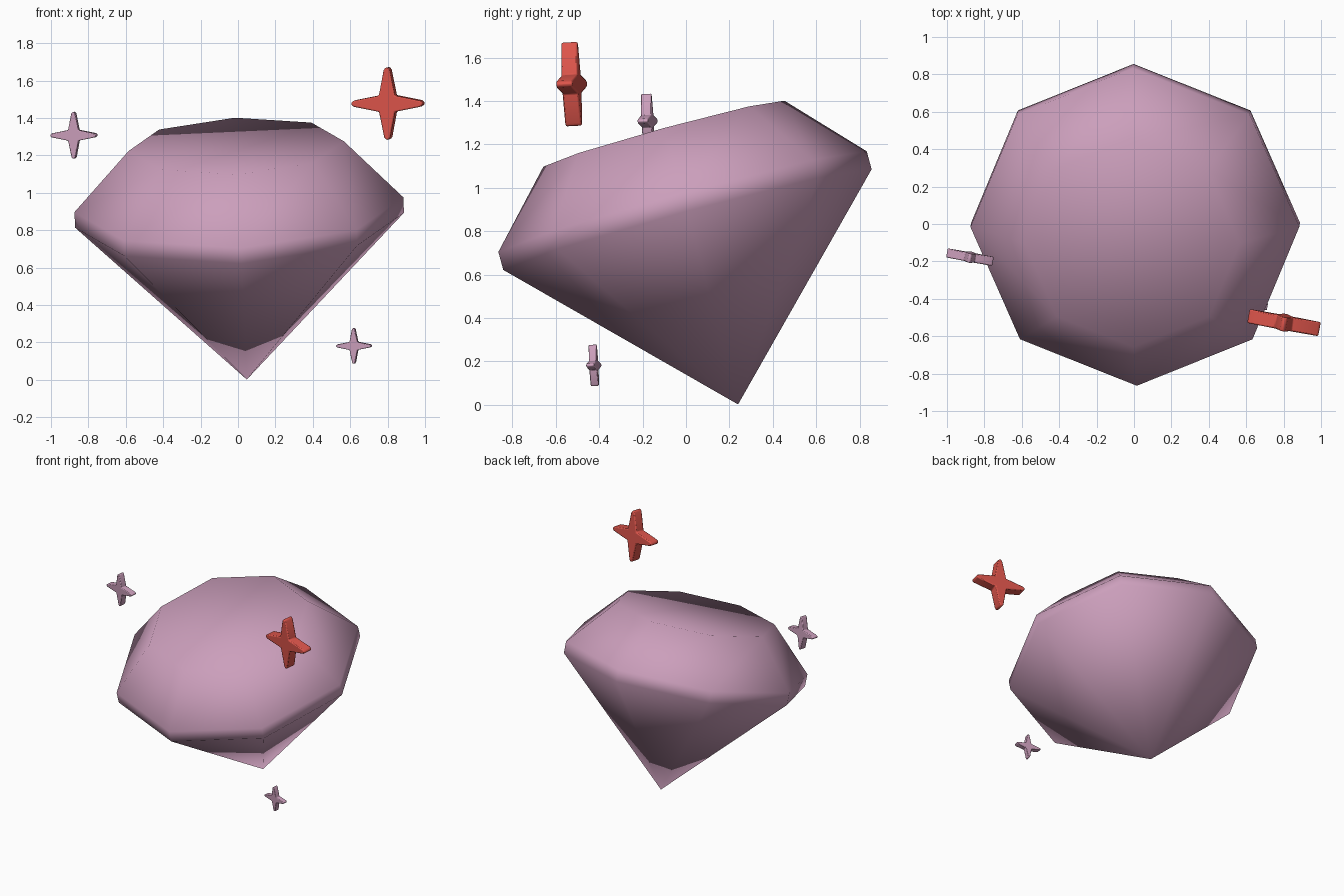
import bpy, bmesh, math
from math import radians, sin, cos, pi

if "Cube" in bpy.data.objects:
    bpy.data.objects.remove(bpy.data.objects["Cube"])


def material(name, rgb):
    m = bpy.data.materials.new(name)
    m.diffuse_color = (*rgb, 1)
    m.use_nodes = True
    m.node_tree.nodes["Principled BSDF"].inputs["Base Color"].default_value = m.diffuse_color
    return m


PINK = material("mauve pink", (0.60, 0.345, 0.50))
RED = material("coral red", (0.72, 0.09, 0.07))


def make_object(name, bm, mat, loc, rot):
    bmesh.ops.recalc_face_normals(bm, faces=bm.faces)
    mesh = bpy.data.meshes.new(name)
    bm.to_mesh(mesh)
    bm.free()
    mesh.materials.append(mat)
    ob = bpy.data.objects.new(name, mesh)
    ob.location = loc
    ob.rotation_euler = [radians(a) for a in rot]
    bpy.context.collection.objects.link(ob)
    return ob


# Gem: eight-sided rings (radius, height) above a pointed tip, flat table on top
bm = bmesh.new()
N = 8
tip = bm.verts.new((0, 0, 0))
rings = [[bm.verts.new((r * cos(2 * pi * i / N), r * sin(2 * pi * i / N), z)) for i in range(N)]
         for r, z in ((0.88, 0.884), (0.88, 0.97), (0.576, 1.295))]
for i in range(N):
    j = (i + 1) % N
    bm.faces.new((tip, rings[0][j], rings[0][i]))
    for low, high in zip(rings, rings[1:]):
        bm.faces.new((low[i], low[j], high[j], high[i]))
bm.faces.new(rings[-1])
gem = make_object("gem", bm, PINK, (0.047, 0.24, 0.002), (15.3, -2.6, 0))
for p in gem.data.polygons:
    p.use_smooth = True


# Sparkles: thick four-pointed stars with blunt tips
def sparkle(name, mat, loc, radius):
    bm = bmesh.new()
    half = 0.195 * radius
    outline = []
    for k in range(4):
        a = k * pi / 2
        for u, v in ((0.93, -0.085), (1.0, -0.035), (1.0, 0.035), (0.93, 0.085), (0.225, 0.225)):
            outline.append((radius * (u * cos(a) - v * sin(a)), radius * (u * sin(a) + v * cos(a))))
    front, back = [[bm.verts.new((x, y, z)) for x, z in outline] for y in (-half, half)]
    bm.faces.new(front)
    bm.faces.new(back[::-1])
    n = len(outline)
    for i in range(n):
        bm.faces.new((front[i], back[i], back[(i + 1) % n], front[(i + 1) % n]))
    ob = make_object(name, bm, mat, loc, (3, 0, -10.5))
    bev = ob.modifiers.new("soft edges", 'BEVEL')
    bev.width = 0.04 * radius
    bev.segments = 2
    bev.limit_method = 'ANGLE'
    bev.angle_limit = radians(50)
    bpy.ops.object.select_all(action='DESELECT')
    ob.select_set(True)
    bpy.context.view_layer.objects.active = ob
    bpy.ops.object.shade_smooth_by_angle(angle=radians(40))


sparkle("large_sparkle", RED, (0.802, -0.527, 1.478), 0.193)
sparkle("left_sparkle", PINK, (-0.877, -0.177, 1.308), 0.125)
sparkle("low_sparkle", PINK, (0.62, -0.425, 0.182), 0.095)
